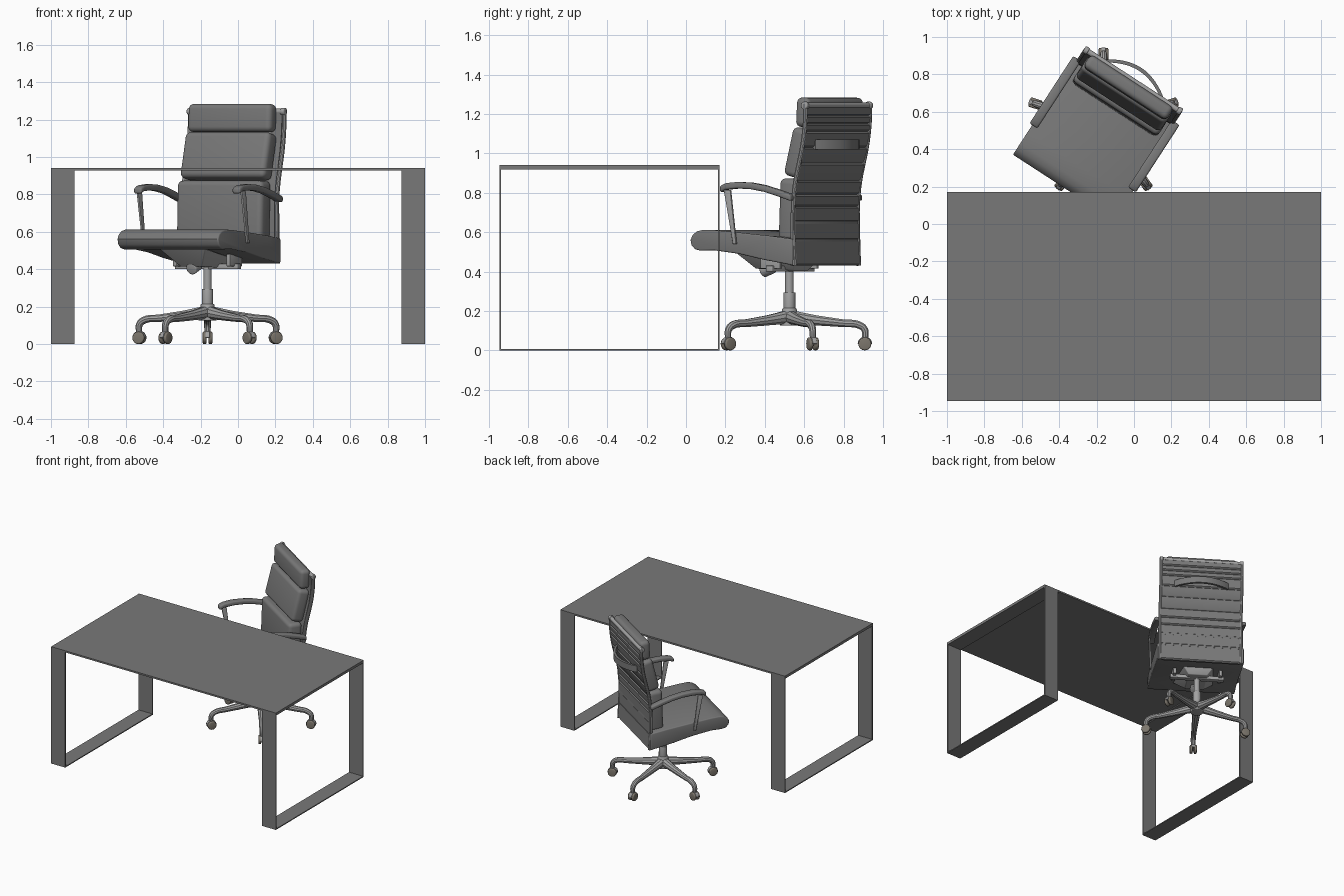
import bpy, bmesh, math
from mathutils import Matrix, Vector

if "Cube" in bpy.data.objects:
    bpy.data.objects.remove(bpy.data.objects["Cube"])

WORLD = Matrix.Identity(4)
CHAIR = Matrix.Translation((-0.163, 0.525, 0)) @ Matrix.Rotation(math.radians(-33), 4, 'Z')
BASE = Matrix.Translation((-0.163, 0.525, 0))


def finish(ob, frame, bevel=0, segs=3):
    """Place the part, apply its bevel and shade it."""
    ob.matrix_world = frame
    bpy.ops.object.select_all(action='DESELECT')
    ob.select_set(True)
    bpy.context.view_layer.objects.active = ob
    if bevel:
        m = ob.modifiers.new("bevel", 'BEVEL')
        m.width, m.segments = bevel, segs
        m.limit_method, m.angle_limit = 'ANGLE', math.radians(50)
    bpy.ops.object.convert(target='MESH')
    bpy.ops.object.shade_smooth_by_angle(angle=math.radians(35))
    return ob


def from_bm(name, bm, frame, bevel=0, segs=3):
    bmesh.ops.recalc_face_normals(bm, faces=bm.faces)
    me = bpy.data.meshes.new(name)
    bm.to_mesh(me)
    bm.free()
    ob = bpy.data.objects.new(name, me)
    bpy.context.collection.objects.link(ob)
    return finish(ob, frame, bevel, segs)


def prism(name, pts, vec, frame=CHAIR, bevel=0, segs=3):
    """Flat outline extruded along a vector."""
    bm = bmesh.new()
    f = bm.faces.new([bm.verts.new(p) for p in pts])
    g = bmesh.ops.extrude_face_region(bm, geom=[f])
    bmesh.ops.translate(bm, vec=vec, verts=[v for v in g['geom'] if isinstance(v, bmesh.types.BMVert)])
    return from_bm(name, bm, frame, bevel, segs)


def side_prism(name, yz, half, x=0, bevel=0, segs=3):
    return prism(name, [(x - half, y, z) for y, z in yz], (2 * half, 0, 0), CHAIR, bevel, segs)


def box(name, lo, hi, frame=CHAIR, bevel=0, tilt=0, segs=3):
    lo, hi = Vector(lo), Vector(hi)
    bm = bmesh.new()
    bmesh.ops.create_cube(bm, size=1, matrix=Matrix.Translation((lo + hi) / 2)
                          @ Matrix.Rotation(math.radians(tilt), 4, 'X') @ Matrix.Diagonal((*(hi - lo), 1)))
    return from_bm(name, bm, frame, bevel, segs)


def rod(name, a, b, r1, r2=None, frame=CHAIR, bevel=0):
    a, b = Vector(a), Vector(b)
    bm = bmesh.new()
    rot = (b - a).to_track_quat('Z', 'Y').to_matrix().to_4x4()
    bmesh.ops.create_cone(bm, cap_ends=True, segments=24, radius1=r1, radius2=r2 or r1,
                          depth=(b - a).length, matrix=Matrix.Translation((a + b) / 2) @ rot)
    return from_bm(name, bm, frame, bevel, 3)


def tube(name, pts, r, frame=CHAIR):
    """Smooth round tube; each point is x, y, z and a radius factor."""
    cu = bpy.data.curves.new(name, 'CURVE')
    cu.dimensions, cu.bevel_depth, cu.bevel_resolution = '3D', r, 3
    cu.resolution_u, cu.use_fill_caps = 6, True
    sp = cu.splines.new('BEZIER')
    sp.bezier_points.add(len(pts) - 1)
    for p, q in zip(sp.bezier_points, pts):
        p.co, p.radius = q[:3], q[3]
        p.handle_left_type = p.handle_right_type = 'AUTO'
    ob = bpy.data.objects.new(name, cu)
    bpy.context.collection.objects.link(ob)
    return finish(ob, frame)


# Desk: thin top on two flat-bar loop legs
Y0, Y1 = -0.947, 0.17
box("desk_top", (-1, Y0, 0.927), (1, Y1, 0.94), WORLD)
for side, x0 in (("left", -1), ("right", 0.875)):
    bm = bmesh.new()
    rings = []
    for x in (x0, x0 + 0.125):
        for t in (0, 0.008):
            rings.append([bm.verts.new((x, y, z)) for y, z in (
                (Y0 + t, t), (Y1 - t, t), (Y1 - t, 0.927 - t), (Y0 + t, 0.927 - t))])
    for a, b in ((0, 1), (1, 3), (3, 2), (2, 0)):
        for i in range(4):
            j = (i + 1) % 4
            bm.faces.new((rings[a][i], rings[a][j], rings[b][j], rings[b][i]))
    from_bm(side + "_desk_leg", bm, WORLD)

# Seat with rounded front edge
side_prism("seat", [(0.225, 0.565), (0.1, 0.58), (-0.1, 0.598), (-0.25, 0.61), (-0.32, 0.612),
                    (-0.355, 0.604), (-0.38, 0.587), (-0.393, 0.56), (-0.386, 0.532), (-0.365, 0.513),
                    (-0.335, 0.506), (-0.25, 0.508), (-0.1, 0.49), (0.05, 0.46), (0.225, 0.432)],
           0.322, bevel=0.008)

# Back shell: scalloped horizontal slats following an S curve
CURVE = [(0.43, 0.222), (0.56, 0.215), (0.7, 0.213), (0.79, 0.218), (0.87, 0.23),
         (0.95, 0.249), (1.03, 0.268), (1.11, 0.281), (1.18, 0.287), (1.25, 0.288)]


def back_y(z):
    for (z0, y0), (z1, y1) in zip(CURVE, CURVE[1:]):
        if z <= z1:
            return y0 + (y1 - y0) * (z - z0) / (z1 - z0)
    return CURVE[-1][1]


seams = [0.43, 0.56, 0.65, 0.73, 0.79, 0.86, 0.95, 1.03, 1.11, 1.15, 1.19, 1.24]
front = [(back_y(z) - 0.012, z) for z in seams]
rear = []
for a, b in zip(seams, seams[1:]):
    rear += [(back_y(a) + 0.004, a), (back_y(a) + 0.013, a + 0.008), (back_y(b) + 0.013, b - 0.008)]
rear.append((back_y(1.24) + 0.004, 1.24))
side_prism("back_shell", front + rear[::-1], 0.295)
box("lower_back_panel", (-0.314, 0.208, 0.43), (0.314, 0.226, 0.7), bevel=0.004)

# Three back cushions
box("lower_back_cushion", (-0.272, 0.105, 0.555), (0.272, 0.212, 0.872), bevel=0.028, tilt=-2, segs=5)
box("middle_back_cushion", (-0.27, 0.158, 0.877), (0.27, 0.255, 1.13), bevel=0.028, tilt=-14, segs=5)
box("head_cushion", (-0.265, 0.203, 1.133), (0.265, 0.283, 1.283), bevel=0.028, tilt=-3, segs=5)

# Back frame, top rail and carrying strap
for side, s in (("left", -1), ("right", 1)):
    tube(side + "_back_frame", [(s * 0.3, y + 0.004, z, 1) for z, y in CURVE], 0.012)
    rod(side + "_rail_end", (s * 0.285, 0.288, 1.243), (s * 0.31, 0.288, 1.243), 0.02, bevel=0.005)
rod("top_rail", (-0.3, 0.288, 1.243), (0.3, 0.288, 1.243), 0.015)
arc = [(-0.2 + 0.4 * i / 16, 0.287 + 0.083 * math.sin(math.pi * i / 16) ** 0.8) for i in range(17)]
strap = [(x, y, 1.02) for x, y in arc] + [(x, y - 0.02, 1.02) for x, y in arc[::-1]]
prism("back_strap", strap, (0, 0, 0.05))

# Armrests with posts
ARM = [(-0.205, 0.822), (-0.17, 0.836), (-0.1, 0.842), (-0.02, 0.838), (0.06, 0.825), (0.14, 0.803), (0.225, 0.777)]
outline = [(y, z + 0.013) for y, z in ARM] + [(y, z - 0.02) for y, z in ARM[::-1]]
for side, s in (("left", -1), ("right", 1)):
    side_prism(side + "_armrest", outline, 0.025, s * 0.314, bevel=0.01)
    prism(side + "_arm_post", [(s * 0.325, -0.18, 0.815), (s * 0.325, -0.14, 0.815),
                               (s * 0.325, -0.105, 0.54), (s * 0.325, -0.125, 0.54)],
          (s * 0.012, 0, 0), bevel=0.003)

# Tilt mechanism under the seat
bm = bmesh.new()
lower = [bm.verts.new(p) for p in ((-0.07, -0.16, 0.415), (0.07, -0.16, 0.415), (0.07, 0.07, 0.405), (-0.07, 0.07, 0.405))]
upper = [bm.verts.new(p) for p in ((-0.15, -0.25, 0.51), (0.15, -0.25, 0.51), (0.11, 0.1, 0.455), (-0.11, 0.1, 0.455))]
bm.faces.new(lower)
bm.faces.new(upper)
for i in range(4):
    j = (i + 1) % 4
    bm.faces.new((lower[i], lower[j], upper[j], upper[i]))
from_bm("tilt_housing", bm, CHAIR, 0.006)
box("tilt_cross_bar", (-0.2, -0.015, 0.4), (0.2, 0.025, 0.43), bevel=0.005)
rod("tilt_tension_knob", (0, -0.1, 0.425), (0, -0.16, 0.4), 0.032, bevel=0.005)
for side, s in (("left", -1), ("right", 1)):
    box("tilt_bracket_" + side, (s * 0.17 - 0.012, -0.06, 0.415), (s * 0.17 + 0.012, 0.06, 0.48), bevel=0.004)

# Gas column and hub
rod("column_upper", (0, 0, 0.27), (0, 0, 0.42), 0.022)
rod("column_lower", (0, 0, 0.18), (0, 0, 0.295), 0.03, bevel=0.003)
rod("base_hub", (0, 0, 0.125), (0, 0, 0.215), 0.05, 0.036, bevel=0.006)

# Five-star base with twin-wheel casters
for k in range(5):
    f = BASE @ Matrix.Rotation(math.radians(90 + 72 * k), 4, 'Z')
    n = str(k + 1)
    tube("base_leg_" + n, [(0.02, 0, 0.168, 1.5), (0.14, 0, 0.152, 1.15), (0.27, 0, 0.138, 0.9),
                           (0.355, 0, 0.128, 0.85), (0.382, 0, 0.105, 0.8), (0.385, 0, 0.06, 0.7)], 0.023, f)
    for side, s in (("a", -1), ("b", 1)):
        rod("caster_wheel_" + n + side, (0.383, s * 0.005, 0.033), (0.383, s * 0.026, 0.033), 0.033, frame=f, bevel=0.007)
    hood = [(0.383 + 0.037 * math.cos(a), -0.012, 0.033 + 0.037 * math.sin(a))
            for a in (math.pi * i / 10 for i in range(11))]
    prism("caster_hood_" + n, hood, (0, 0.024, 0), f, 0.003)

# Colours: dark upholstery and desk, lighter metal, brownish wheels
mats = {}
for key, col in (("dark", (0.19, 0.19, 0.19, 1)), ("metal", (0.36, 0.36, 0.36, 1)), ("wheel", (0.2, 0.18, 0.15, 1))):
    mats[key] = bpy.data.materials.new(key)
    mats[key].diffuse_color = col
METAL = ("tilt", "column", "base", "frame", "rail", "post", "hood")
for ob in bpy.data.objects:
    key = "wheel" if "wheel" in ob.name else "metal" if any(w in ob.name for w in METAL) else "dark"
    ob.data.materials.append(mats[key])

for m in bpy.data.materials:
    if m.users and not m.is_grease_pencil:
        m.use_nodes = True
        m.node_tree.nodes["Principled BSDF"].inputs["Base Color"].default_value = m.diffuse_color
